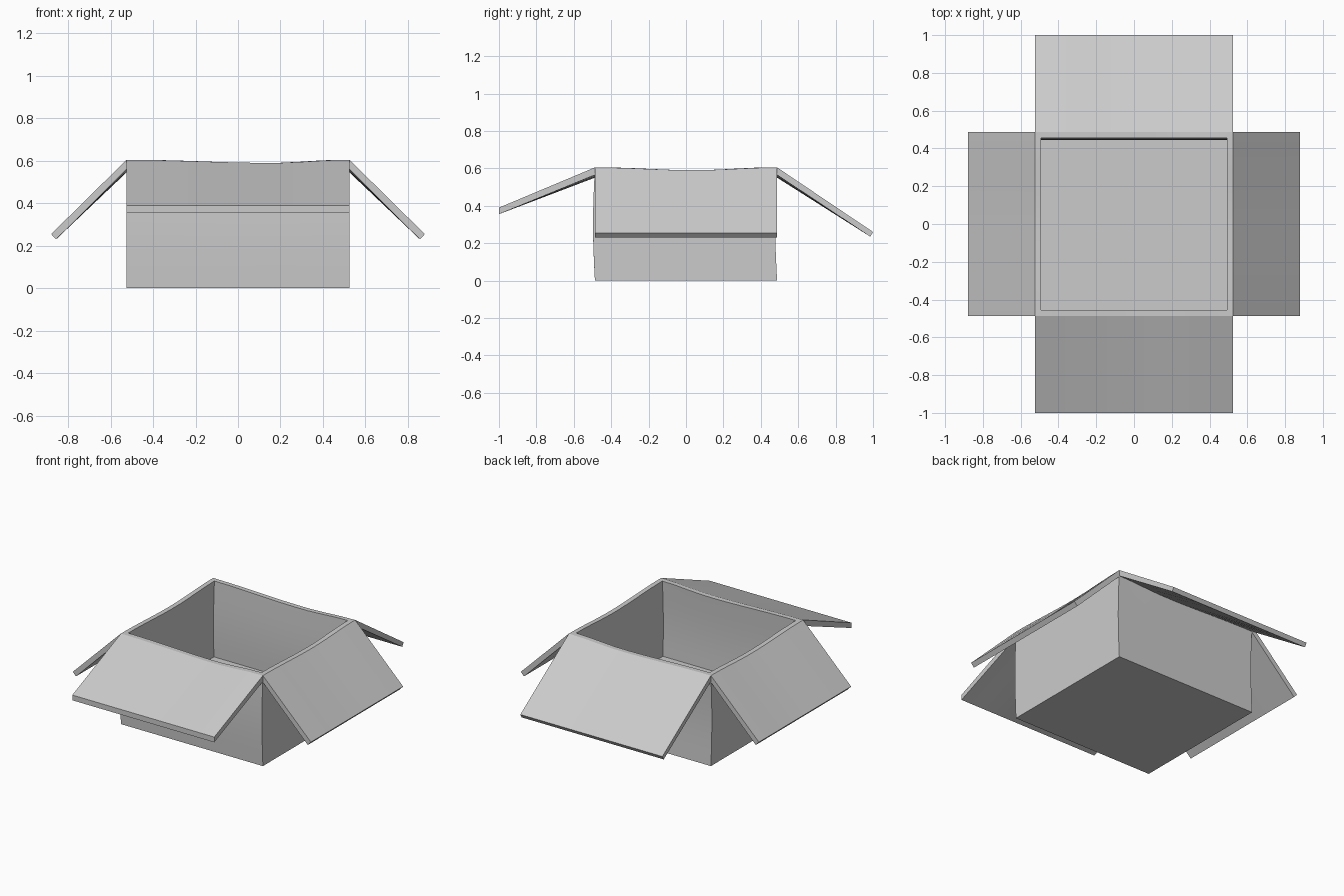
import bpy, bmesh, math

cube = bpy.data.objects.get("Cube")
if cube:
    bpy.data.objects.remove(cube, do_unlink=True)

HX, HY, TOP = 0.525, 0.487, 0.605     # half width, half depth, rim height
WALL, FLOOR, SEGS, RINGS = 0.032, 0.1, 10, 8

card = bpy.data.materials.new("grey card")
card.use_nodes = True
GREY = (0.6, 0.6, 0.6, 1)
card.diffuse_color = GREY
card.node_tree.nodes["Principled BSDF"].inputs["Base Color"].default_value = GREY


def sag(t, centre):
    """Dip of the rim along one side, t from -1 to 1."""
    s = (t + 1) / (centre + 1) if t < centre else (1 - t) / (1 - centre)
    return 0.015 * math.sin(s * math.pi / 2) ** 2


def lean(z):
    """Slight bend of the walls toward the front."""
    return -0.01 * math.sin(math.pi * z / TOP)


def finish(name, bm):
    bmesh.ops.recalc_face_normals(bm, faces=bm.faces)
    mesh = bpy.data.meshes.new(name)
    bm.to_mesh(mesh)
    bm.free()
    mesh.materials.append(card)
    obj = bpy.data.objects.new(name, mesh)
    bpy.context.collection.objects.link(obj)
    bpy.ops.object.select_all(action="DESELECT")
    bpy.context.view_layer.objects.active = obj
    obj.select_set(True)
    bpy.ops.object.shade_smooth_by_angle(angle=math.radians(25))
    return obj


def ring(bm, hx, hy, z, dip):
    """Closed rectangle of points; dip scales the rim sag."""
    verts = []
    for side in range(4):
        for i in range(SEGS):
            t = 2 * i / SEGS - 1
            x, y = [(t, -1), (1, t), (-t, 1), (-1, -t)][side]
            d = sag(x, 0.3) if side % 2 == 0 else sag(y, 0.1)
            zz = z - d * dip
            verts.append(bm.verts.new((x * hx, y * hy + lean(z), zz)))
    return verts


def bridge(bm, a, b):
    n = len(a)
    for i in range(n):
        bm.faces.new((a[i], a[(i + 1) % n], b[(i + 1) % n], b[i]))


# Box body: outer walls up, over the rim, inner walls down to the floor
bm = bmesh.new()
loops = []
for k in range(RINGS + 1):
    f = k / RINGS
    loops.append(ring(bm, HX, HY, TOP * f, f))
for k in range(RINGS, -1, -1):
    f = k / RINGS
    loops.append(ring(bm, HX - WALL, HY - WALL, FLOOR + (TOP - FLOOR) * f, f))
for lower, upper in zip(loops, loops[1:]):
    bridge(bm, lower, upper)
bm.faces.new(loops[0])
bm.faces.new(loops[-1])
finish("box_body", bm)


def flap(name, half, centre, profile, place):
    """Sloping flap; profile holds (outward, z) for hinge top, tip top, tip bottom, hinge bottom."""
    bm = bmesh.new()
    rows = []
    for i in range(SEGS + 1):
        t = 2 * i / SEGS - 1
        d = sag(t, centre)
        dips = (d, 0, 0, d)
        rows.append([bm.verts.new(place(t * half, out, z - dip))
                     for (out, z), dip in zip(profile, dips)])
    for a, b in zip(rows, rows[1:]):
        bridge(bm, a, b)
    bm.faces.new(rows[0])
    bm.faces.new(rows[-1])
    finish(name, bm)


# Four open flaps
flap("front_flap", HX, 0.3,
     [(HY, TOP), (1.0, 0.39), (1.0, 0.355), (HY, 0.565)],
     lambda u, o, z: (u, -o, z))
flap("back_flap", HX, 0.3,
     [(HY, TOP), (1.0, 0.26), (0.985, 0.235), (HY, 0.565)],
     lambda u, o, z: (u, o, z))
for side, name in ((1, "left_flap"), (-1, "right_flap")):
    flap(name, HY, 0.1,
         [(HX, TOP), (0.88, 0.255), (0.857, 0.23), (HX, 0.56)],
         lambda u, o, z, s=side: (s * o, u, z))
